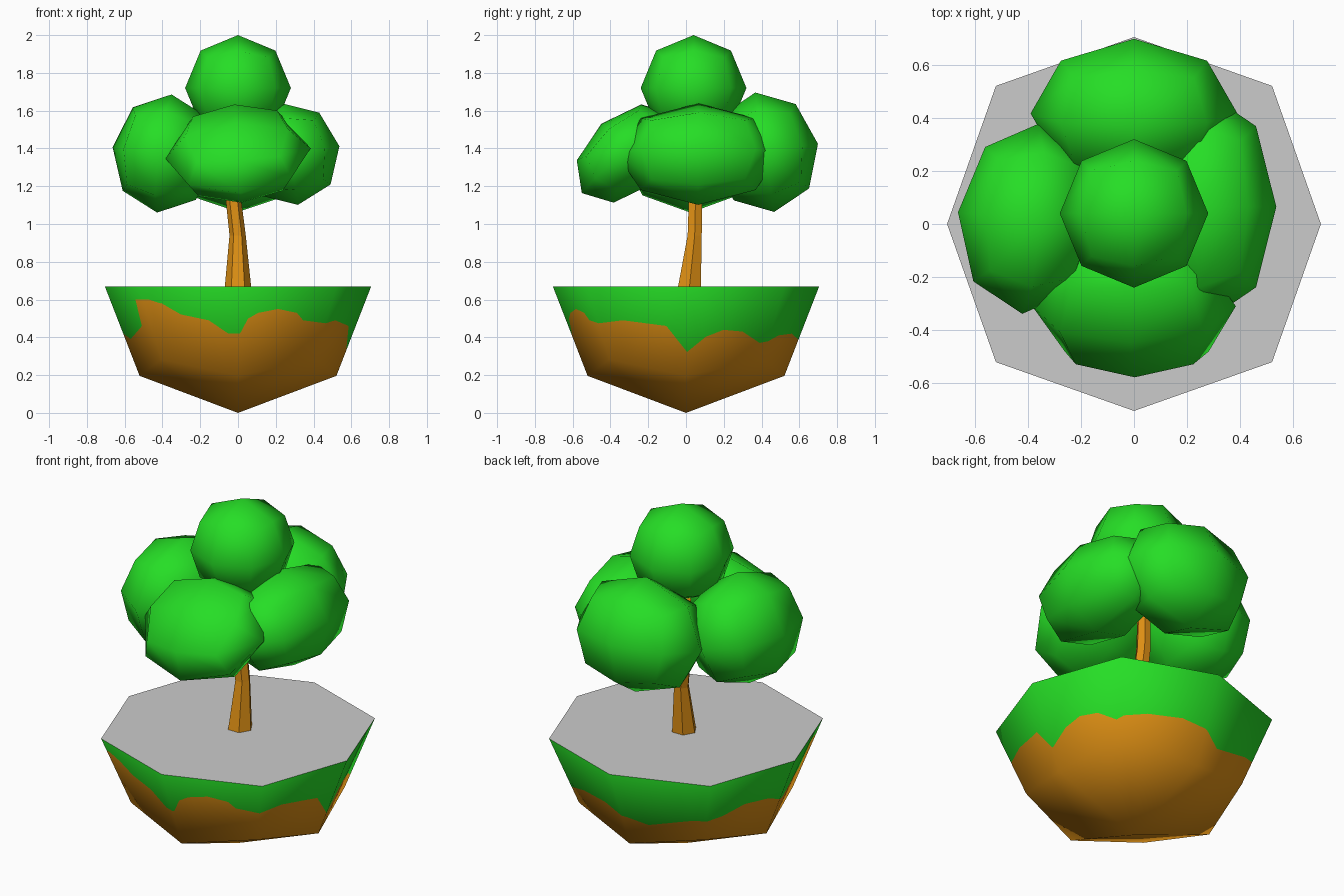
import bpy, bmesh, math
from mathutils import Vector, Euler

if "Cube" in bpy.data.objects:
    bpy.data.objects.remove(bpy.data.objects["Cube"])


def material(name, rgb):
    m = bpy.data.materials.new(name)
    m.diffuse_color = (*rgb, 1)
    m.use_nodes = True
    m.node_tree.nodes["Principled BSDF"].inputs["Base Color"].default_value = m.diffuse_color
    return m


GREEN = material("leaf_green", (0.019, 0.73, 0.019))
BROWN = material("earth_orange", (0.74, 0.28, 0.007))
GREY = material("ground_grey", (0.6, 0.6, 0.6))


def add_object(name, bm, mats, smooth=True):
    bmesh.ops.recalc_face_normals(bm, faces=bm.faces[:])
    me = bpy.data.meshes.new(name)
    bm.to_mesh(me)
    bm.free()
    for m in mats:
        me.materials.append(m)
    for p in me.polygons:
        p.use_smooth = smooth
    ob = bpy.data.objects.new(name, me)
    bpy.context.collection.objects.link(ob)
    return ob


def quad_sphere():
    """Cube cut once each way and pushed out to a unit sphere."""
    bm = bmesh.new()
    bmesh.ops.create_cube(bm, size=2)
    bmesh.ops.subdivide_edges(bm, edges=bm.edges[:], cuts=1, use_grid_fill=True)
    for v in bm.verts:
        v.co.normalize()
    return bm


# Leaf clumps: centre, radii, rotation in degrees
CLUMPS = {
    "leaves_top": ((0, 0.04, 1.72), (0.28, 0.28, 0.28), (0, 0, 0)),
    "leaves_front": ((0, -0.31, 1.373), (0.385, 0.32, 0.21), (41, -4, 0)),
    "leaves_back": ((0, 0.417, 1.38), (0.39, 0.285, 0.32), (9, 0, 0)),
    "leaves_left": ((-0.39, 0.02, 1.373), (0.277, 0.36, 0.315), (0, 7, -5)),
    "leaves_right": ((0.275, 0.065, 1.37), (0.265, 0.43, 0.272), (0, -9, 0)),
}
for name, (loc, radii, rot) in CLUMPS.items():
    bm = quad_sphere()
    turn = Euler([math.radians(a) for a in rot]).to_matrix()
    for v in bm.verts:
        v.co = turn @ (v.co * Vector(radii)) + Vector(loc)
    add_object(name, bm, [GREEN])

# Trunk: six-sided bent taper
SIDES = 6
PATH = [(0, 0.018, 0.665, 0.07), (-0.002, 0.046, 0.94, 0.043),
        (-0.023, 0.05, 1.12, 0.041), (-0.03, 0.05, 1.45, 0.035)]
bm = bmesh.new()
rings = []
for x, y, z, r in PATH:
    rings.append([bm.verts.new((x + r * math.cos(k * math.tau / SIDES),
                                y + r * math.sin(k * math.tau / SIDES), z))
                  for k in range(SIDES)])
for a, b in zip(rings, rings[1:]):
    for k in range(SIDES):
        n = (k + 1) % SIDES
        bm.faces.new((a[k], a[n], b[n], b[k]))
bm.faces.new(rings[0][::-1])
bm.faces.new(rings[-1])
add_object("trunk", bm, [BROWN], smooth=False)

# Island: lower half of a quad sphere, open at the rim
RIM = 0.67
bm = quad_sphere()
bmesh.ops.delete(bm, geom=[v for v in bm.verts if v.co.z > 0.1], context='VERTS')
for v in bm.verts:
    edge_mid = sum(abs(c) > 0.1 for c in v.co) == 2
    r = 0.705 * (1.045 if edge_mid else 1.0)
    v.co = Vector((v.co.x * r, v.co.y * r, RIM + v.co.z * RIM))
rim = [v.co.copy() for v in bm.verts if abs(v.co.z - RIM) < 1e-4]
rim.sort(key=lambda c: math.atan2(c.y, c.x))
bmesh.ops.triangulate(bm, faces=bm.faces[:])

# Grass line: direction in degrees, height
LINE = [(-172, 0.39), (-148, 0.46), (-145, 0.6), (-133, 0.6), (-128, 0.58),
        (-119, 0.52), (-105, 0.49), (-95, 0.42), (-89, 0.42), (-85, 0.5),
        (-80, 0.53), (-70, 0.55), (-60, 0.53), (-56, 0.49), (-45, 0.475),
        (-33, 0.49), (-10, 0.46), (0.5, 0.32), (10, 0.4), (20, 0.44),
        (31, 0.43), (41, 0.37), (57, 0.41), (77, 0.42), (93, 0.38),
        (104, 0.34), (129, 0.41), (144, 0.42), (157, 0.46), (172, 0.45),
        (188, 0.39)]


def heading(co):
    a = math.degrees(math.atan2(co.y, co.x))
    return a + 360 if a < -172 else a


def on_line(deg, z):
    a = math.radians(deg)
    return Vector((0.6 * math.cos(a), 0.6 * math.sin(a), z))


# Cut the island into wedges, then cut each wedge along the grass line
for deg, z in LINE[:-1]:
    a = math.radians(deg)
    bmesh.ops.bisect_plane(bm, geom=bm.verts[:] + bm.edges[:] + bm.faces[:],
                           dist=1e-5, plane_co=(0, 0, 0),
                           plane_no=(-math.sin(a), math.cos(a), 0))
for (d0, z0), (d1, z1) in zip(LINE, LINE[1:]):
    faces = [f for f in bm.faces if d0 < heading(f.calc_center_median()) < d1]
    edges = list({e for f in faces for e in f.edges})
    verts = list({v for f in faces for v in f.verts})
    p, q = on_line(d0, z0), on_line(d1, z1)
    out = Vector((p.x + q.x, p.y + q.y, 0))
    bmesh.ops.bisect_plane(bm, geom=verts + edges + faces, dist=1e-5,
                           plane_co=p, plane_no=(q - p).cross(out))

# Grass above the line, earth below
for f in bm.faces:
    c = f.calc_center_median()
    h = heading(c)
    for (d0, z0), (d1, z1) in zip(LINE, LINE[1:]):
        if d0 <= h <= d1:
            limit = z0 + (z1 - z0) * (h - d0) / (d1 - d0)
            f.material_index = 0 if c.z > limit else 1
bm.normal_update()
island = add_object("island", bm, [GREEN, BROWN])
for p in island.data.polygons:
    if p.normal.dot(p.center - Vector((0, 0, RIM))) < 0:
        p.flip()
island.data.normals_split_custom_set_from_vertices(
    [(v.co - Vector((0, 0, RIM))).normalized() for v in island.data.vertices])

# Flat ground closing the island
bm = bmesh.new()
bm.faces.new([bm.verts.new(c) for c in rim])
ground = add_object("ground", bm, [GREY], smooth=False)
if ground.data.polygons[0].normal.z < 0:
    ground.data.polygons[0].flip()
